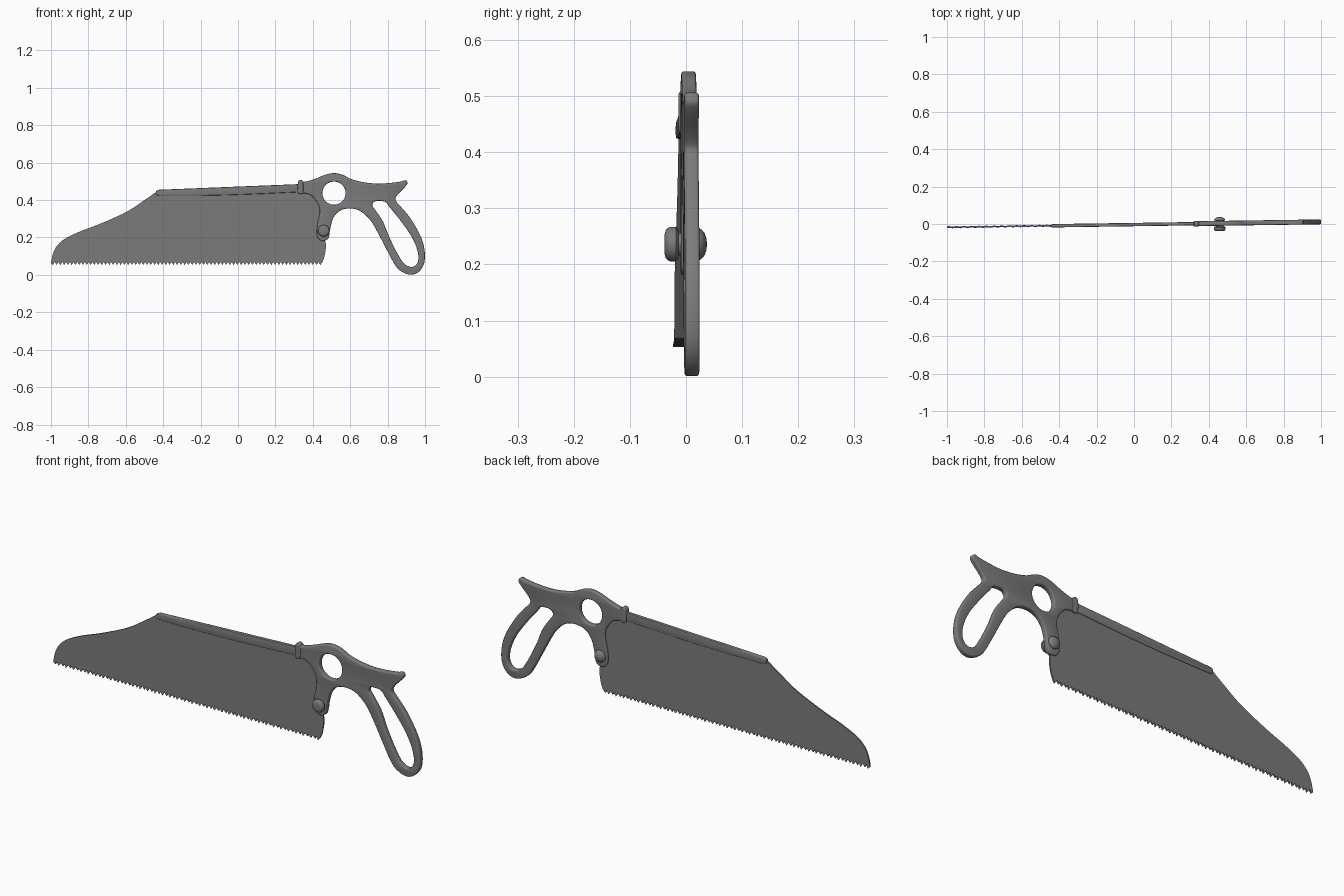
import bpy, bmesh, math
from mathutils import Vector

if "Cube" in bpy.data.objects:
    bpy.data.objects.remove(bpy.data.objects["Cube"])

steel = bpy.data.materials.new("grey_steel")
steel.diffuse_color = (0.2, 0.2, 0.2, 1)
steel.use_nodes = True
steel.node_tree.nodes["Principled BSDF"].inputs["Base Color"].default_value = steel.diffuse_color
SLOPE, SHIFT = 0.0145, -0.003      # the whole saw is turned slightly off the x axis


def smooth(pts, closed=False, n=6):
    """Catmull-Rom sampling of a few profile points."""
    p = [Vector(q) for q in pts]
    m, out = len(p), []
    for i in range(m if closed else m - 1):
        if closed:
            a, b, c, d = (p[(i + k) % m] for k in (-1, 0, 1, 2))
        else:
            a, b, c, d = p[max(i - 1, 0)], p[i], p[i + 1], p[min(i + 2, m - 1)]
        for j in range(n):
            t = j / n
            out.append(0.5 * (2 * b + (c - a) * t + (2 * a - 5 * b + 4 * c - d) * t * t
                              + (3 * b - a - 3 * c + d) * t ** 3))
    if not closed:
        out.append(p[-1])
    return [tuple(v) for v in out]


def finish(name, bm, angle=35):
    bmesh.ops.remove_doubles(bm, verts=bm.verts, dist=1e-5)
    bmesh.ops.recalc_face_normals(bm, faces=bm.faces)
    me = bpy.data.meshes.new(name)
    bm.to_mesh(me)
    bm.free()
    me.materials.clear()
    me.materials.append(steel)
    ob = bpy.data.objects.new(name, me)
    bpy.context.collection.objects.link(ob)
    bpy.context.view_layer.objects.active = ob
    ob.select_set(True)
    bpy.ops.object.shade_smooth_by_angle(angle=math.radians(angle))
    ob.select_set(False)
    return ob


def plate(name, loops, thick, bevel=0.0, tweak=None):
    """Flat plate in the xz plane from closed loops, later loops being holes."""
    cu = bpy.data.curves.new(name + "_profile", 'CURVE')
    cu.dimensions, cu.fill_mode = '2D', 'BOTH'
    cu.extrude = thick / 2 - bevel
    cu.bevel_depth, cu.bevel_resolution, cu.offset = bevel, 2, -bevel
    for loop in loops:
        sp = cu.splines.new('POLY')
        sp.points.add(len(loop) - 1)
        for pt, (x, z) in zip(sp.points, loop):
            pt.co = (x, z, 0, 1)
        sp.use_cyclic_u = True
    tmp = bpy.data.objects.new(name + "_profile", cu)
    bpy.context.collection.objects.link(tmp)
    me = bpy.data.meshes.new_from_object(
        tmp.evaluated_get(bpy.context.evaluated_depsgraph_get()))
    bm = bmesh.new()
    bm.from_mesh(me)
    bpy.data.objects.remove(tmp)
    for v in bm.verts:
        x, z, d = v.co
        v.co = (x, -d + SLOPE * x + SHIFT, z)
        if tweak:
            tweak(v)
    return finish(name, bm)


# blade: nose curve, hidden top edge, heel, then a row of teeth
nose = smooth([(-1, .062), (-.99, .11), (-.97, .152), (-.93, .19), (-.85, .23),
               (-.74, .272), (-.60, .335), (-.50, .4), (-.435, .445)])
heel = smooth([(.39, .455), (.44, .40), (.455, .30), (.462, .20), (.47, .165),
               (.468, .13), (.46, .09), (.45, .066)])
TEETH = 72
pitch = 1.45 / TEETH
teeth = []
for i in range(TEETH):
    x = .45 - i * pitch
    teeth += [(x - pitch / 2, .053), (x - pitch + (.002 if i == TEETH - 1 else 0), .069)]


def set_tooth(v):
    # neighbouring tooth tips bend to opposite sides
    if v.co.z < .055:
        v.co.y += .003 * (1 if int((.45 - v.co.x) / pitch) % 2 else -1)


plate("blade", [nose + heel + teeth[:-1]], .007, tweak=set_tooth)

# stiffening spine folded over the top of the blade
plate("spine", [smooth([(-.43, .424), (-.30, .4235), (-.12, .425), (.1, .432), (.335, .443)])
                + [(.345, .486), (-.425, .455), (-.438, .448), (-.44, .432)]], .018, .004)

# handle frame with finger hole and grip opening
outline = smooth([
    (.325, .440), (.36, .436), (.395, .422), (.43, .375), (.436, .33), (.424, .27),
    (.422, .21), (.447, .182), (.482, .193), (.493, .245), (.51, .305), (.545, .343),
    (.595, .355), (.65, .343), (.705, .295), (.745, .23), (.80, .125), (.845, .045),
    (.885, .012), (.93, .001), (.97, .020), (.996, .065), (.997, .135), (.975, .21),
    (.92, .305), (.87, .365), (.842, .40), (.853, .428), (.893, .470), (.906, .490),
    (.895, .506), (.86, .497), (.76, .488), (.68, .494), (.61, .511), (.56, .535),
    (.515, .544), (.47, .536), (.41, .513), (.36, .498), (.325, .497)], True, 5)
ring = [(.513 + .062 * math.cos(a * math.tau / 40), .437 + .062 * math.sin(a * math.tau / 40))
        for a in range(40)]
grip = smooth([
    (.718, .372), (.735, .394), (.785, .391), (.812, .36), (.865, .295), (.925, .21),
    (.958, .135), (.963, .075), (.935, .043), (.892, .057), (.855, .11), (.81, .20),
    (.775, .285), (.735, .345)], True, 5)
plate("handle", [outline, ring, grip], .026, .005)

# collar where the spine enters the handle
plate("collar", [smooth([(.322, .438), (.335, .432), (.348, .440), (.35, .47),
                         (.348, .498), (.335, .508), (.322, .499), (.319, .47)], True, 4)],
      .030, .004)

# rivet through handle and blade: rounded flat head in front, dome at the back
profile = [(0, -.038), (.018, -.038), (.025, -.036), (.029, -.032), (.031, -.027),
           (.031, -.018), (.027, -.014), (.02, -.013), (.02, .017), (.029, .018),
           (.0295, .022), (.026, .028), (.02, .033), (.01, .0365), (0, .0375)]
bm = bmesh.new()
vs = [bm.verts.new((.458 + r, y, .236)) for r, y in profile]
es = [bm.edges.new(e) for e in zip(vs, vs[1:])]
bmesh.ops.spin(bm, geom=vs + es, cent=(.458, 0, .236), axis=(0, 1, 0),
               angle=math.tau, steps=32)
finish("rivet", bm, 40)
